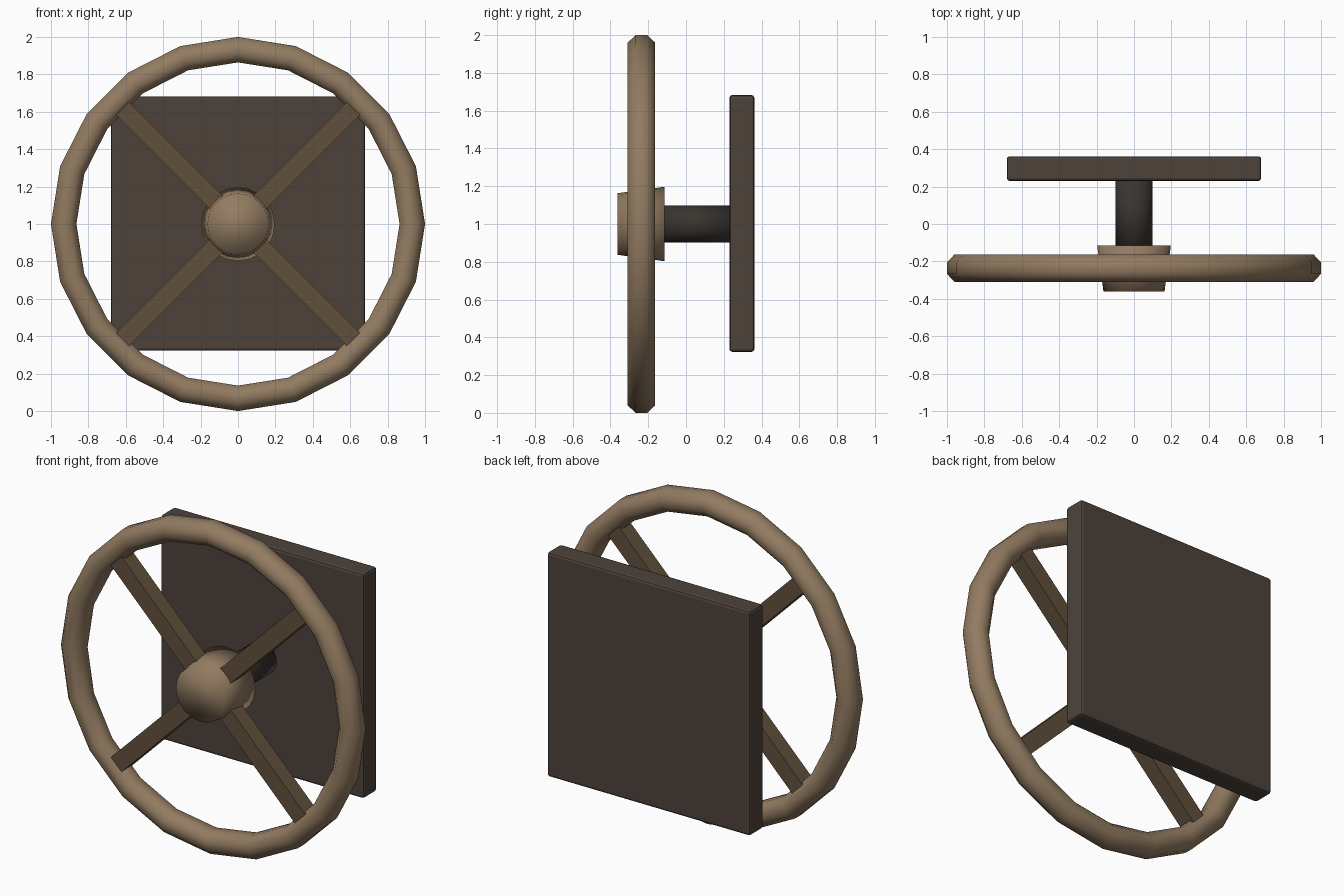
import bpy, bmesh, math
from mathutils import Matrix, Vector

if "Cube" in bpy.data.objects:
    bpy.data.objects.remove(bpy.data.objects["Cube"])

WHEEL_Y = -0.236


def material(name, rgb):
    m = bpy.data.materials.new(name)
    m.diffuse_color = (*rgb, 1)
    m.use_nodes = True
    m.node_tree.nodes["Principled BSDF"].inputs["Base Color"].default_value = m.diffuse_color
    return m


tan = material("tan", (0.29, 0.20, 0.12))
brown = material("brown", (0.12, 0.08, 0.045))
dark_brown = material("dark_brown", (0.075, 0.055, 0.044))
near_black = material("near_black", (0.04, 0.034, 0.028))


def finish(name, bm, mat, smooth=False):
    bmesh.ops.recalc_face_normals(bm, faces=bm.faces)
    for f in bm.faces:
        f.smooth = smooth
    me = bpy.data.meshes.new(name)
    bm.to_mesh(bm and me)
    bm.free()
    me.materials.append(mat)
    ob = bpy.data.objects.new(name, me)
    bpy.context.collection.objects.link(ob)
    return ob


def box(name, size, matrix, mat, bevel=0):
    bm = bmesh.new()
    bmesh.ops.create_cube(bm, size=1, matrix=matrix @ Matrix.Diagonal((*size, 1)))
    if bevel:
        bmesh.ops.bevel(bm, geom=bm.edges[:], offset=bevel, segments=2,
                        profile=0.5, affect='EDGES')
    return finish(name, bm, mat)


def cone_y(name, r_front, r_back, y0, y1, sides, mat):
    # Truncated cone along y, from y0 (front) to y1 (back)
    bm = bmesh.new()
    m = Matrix.Translation((0, (y0 + y1) / 2, 1)) @ Matrix.Rotation(-math.pi / 2, 4, 'X')
    bmesh.ops.create_cone(bm, cap_ends=True, segments=sides, radius1=r_front,
                          radius2=r_back, depth=y1 - y0, matrix=m)
    return finish(name, bm, mat, True)


# Wheel rim: flat-sided octagon swept round 20 segments
bm = bmesh.new()
N, M = 20, 8
k = 1 / math.cos(math.pi / M)
rings = []
for i in range(N):
    a = math.tau * i / N
    ring = []
    for j in range(M):
        b = math.tau * (j + 0.5) / M
        r = 0.932 + 0.068 * k * math.cos(b)
        y = WHEEL_Y + 0.073 * k * math.sin(b)
        ring.append(bm.verts.new((r * math.cos(a), y, 1 + r * math.sin(a))))
    rings.append(ring)
for i in range(N):
    p, q = rings[i], rings[(i + 1) % N]
    for j in range(M):
        n = (j + 1) % M
        bm.faces.new((p[j], p[n], q[n], q[j]))
finish("wheel_rim", bm, tan, True)

# Four diagonal spokes
for i in range(4):
    rot = Matrix.Rotation(math.radians(45 + 90 * i), 4, 'Y')
    m = Matrix.Translation((0, WHEEL_Y, 1)) @ rot @ Matrix.Translation((0.51, 0, 0))
    box(f"spoke_{i + 1}", (0.80, 0.10, 0.10), m, brown)

# Hub and shaft
cone_y("hub", 0.163, 0.197, -0.362, -0.115, 20, tan)
shaft = cone_y("shaft", 0.098, 0.098, -0.15, 0.25, 20, near_black)

# Square back plate
box("back_plate", (1.36, 0.132, 1.36), Matrix.Translation((0, 0.296, 1.003)),
    dark_brown, 0.015)
